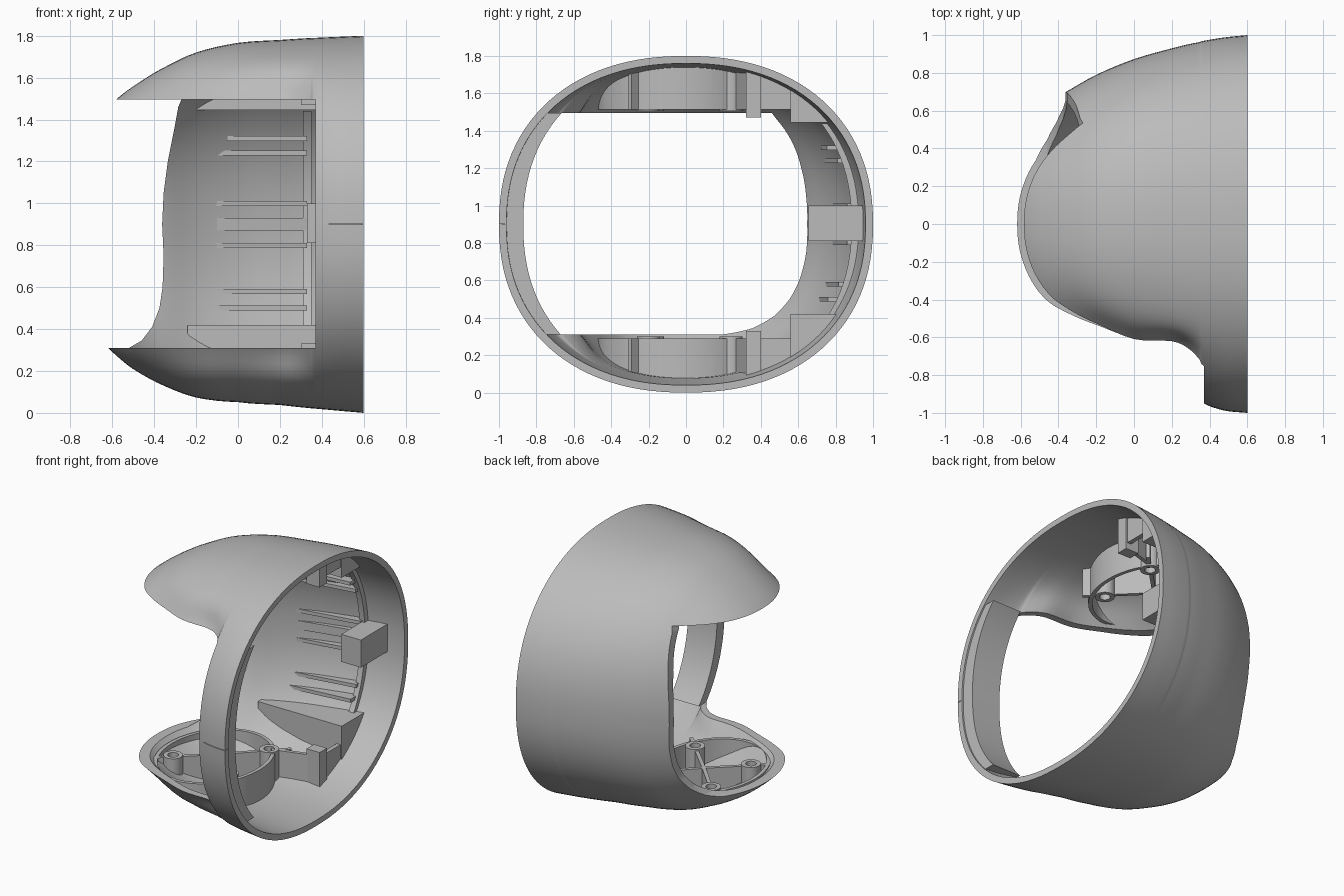
import bpy, bmesh, math
from mathutils import Vector, Matrix

if "Cube" in bpy.data.objects:
    bpy.data.objects.remove(bpy.data.objects["Cube"], do_unlink=True)

MID, LOW, HIGH, POWER, SIDES = 0.9, 0.31, 1.495, 2.23, 112

grey = bpy.data.materials.new("light_grey")
grey.use_nodes = True
grey.diffuse_color = (0.5, 0.5, 0.5, 1)
grey.node_tree.nodes["Principled BSDF"].inputs["Base Color"].default_value = (0.5, 0.5, 0.5, 1)

# Shell stations: x, half height, half width, pinch of the front lips
STATIONS = [(.6, .9, 1, 0), (.48, .895, .988, 0), (.37, .89, .97, .02),
            (.345, .889, .963, .06), (.29, .886, .952, .12), (.2, .88, .93, .15),
            (0, .866, .873, .1), (-.2, .82, .79, .1), (-.36, .745, .7, .04),
            (-.46, .685, .65, 0), (-.55, .622, .59, 0), (-.63, .55, .5, 0),
            (-.7, .46, .4, 0)]


def clamp(t):
    return min(max(t, 0), 1)


def smooth_stations(steps=4):
    pts = [Vector(s) for s in STATIONS]
    pts = [2 * pts[0] - pts[1]] + pts + [2 * pts[-1] - pts[-2]]
    out = []
    for a, b, c, d in zip(pts, pts[1:], pts[2:], pts[3:]):
        for k in range(steps):
            t = k / steps
            out.append(b + (c - a) * t / 2 + (2 * a - 5 * b + 4 * c - d) * t * t / 2
                       + (3 * b - a - 3 * c + d) * t ** 3 / 2)
    return out + [pts[-2]]


def oval(h, w, low=1.0, pinch=0.0):
    pts = []
    for i in range(SIDES):
        a = 2 * math.pi * i / SIDES
        c, s = math.cos(a), math.sin(a)
        y = math.copysign(abs(c) ** (2 / POWER), c) * w
        z = math.copysign(abs(s) ** (2 / POWER), s) * h * (low if s < 0 else 1)
        if y < 0:
            t = clamp((0.8 - abs(z)) / 0.2)
            y *= 1 - pinch * t * t * (3 - 2 * t)
        pts.append((y, MID + z))
    return pts


def add_loft(bm, offset):
    rings = []
    for x, h, w, pinch in smooth_stations():
        # The underside is flatter than the top, and fuller at the lip
        low = 1 - 0.02 * clamp((0.6 - x) / 0.4) + 0.07 * clamp(-x / 0.5)
        shift = offset * 0.7 * (0.6 - x) / 1.3
        rings.append([bm.verts.new((x + shift, y, z))
                      for y, z in oval(h - offset, w - offset, low, pinch)])
    for r, q in zip(rings, rings[1:]):
        for i in range(SIDES):
            j = (i + 1) % SIDES
            bm.faces.new((r[i], r[j], q[j], q[i]))
    bm.faces.new(rings[-1])
    return rings[0]


def finish(name, bm):
    bmesh.ops.recalc_face_normals(bm, faces=bm.faces)
    mesh = bpy.data.meshes.new(name)
    bm.to_mesh(mesh)
    bm.free()
    mesh.materials.append(grey)
    obj = bpy.data.objects.new(name, mesh)
    bpy.context.collection.objects.link(obj)
    return obj


def box(name, x, y, z):
    bm = bmesh.new()
    bmesh.ops.create_cube(bm, size=1)
    for v in bm.verts:
        v.co = [r[0] + (c + 0.5) * (r[1] - r[0]) for c, r in zip(v.co, (x, y, z))]
    return finish(name, bm)


def strut(name, p, q, z, thick=0.025):
    p, q = Vector(p), Vector(q)
    obj = box(name, (0, (q - p).length), (-thick / 2, thick / 2), z)
    turn = math.atan2(q.y - p.y, q.x - p.x)
    obj.data.transform(Matrix.Translation((p.x, p.y, 0)) @ Matrix.Rotation(turn, 4, 'Z'))
    return obj


def prism(name, first, second):
    # Solid between two matching outlines
    bm = bmesh.new()
    a, b = ([bm.verts.new(p) for p in outline] for outline in (first, second))
    bm.faces.new(a)
    bm.faces.new(b)
    for i in range(len(a)):
        j = (i + 1) % len(a)
        bm.faces.new((a[i], a[j], b[j], b[i]))
    return finish(name, bm)


def tube(name, centre, z, rx, ry, wall, n=32):
    # Hollow upright oval wall
    bm = bmesh.new()
    loops = []
    for inset, h in ((0, z[0]), (0, z[1]), (wall, z[1]), (wall, z[0])):
        loops.append([bm.verts.new((centre[0] + (rx - inset) * math.cos(2 * math.pi * i / n),
                                    centre[1] + (ry - inset) * math.sin(2 * math.pi * i / n), h))
                      for i in range(n)])
    for k in range(4):
        a, b = loops[k], loops[(k + 1) % 4]
        for i in range(n):
            bm.faces.new((a[i], a[(i + 1) % n], b[(i + 1) % n], b[i]))
    return finish(name, bm)


def boolean(obj, tool, operation):
    bpy.context.view_layer.objects.active = obj
    mod = obj.modifiers.new("cut", 'BOOLEAN')
    mod.object, mod.operation, mod.solver = tool, operation, 'EXACT'
    bpy.ops.object.modifier_apply(modifier=mod.name)


# Hollow shell
bm = bmesh.new()
outer, inner = add_loft(bm, 0), add_loft(bm, 0.04)
for i in range(SIDES):
    j = (i + 1) % SIDES
    bm.faces.new((outer[i], outer[j], inner[j], inner[i]))
shell = finish("outer_shell", bm)

# Solid core that trims the inner parts to the shell
bm = bmesh.new()
bm.faces.new(add_loft(bm, 0.017))
core = finish("trim_core", bm)

# Window: front opening, and side opening with a curved back edge
front_cut = box("front_cutter", (-2, .37), (-2, .1), (LOW, HIGH))
edge = [(-2, HIGH), (-.27, HIGH), (-.285, 1.46), (-.305, 1.35), (-.335, 1.2), (-.355, 1.05),
        (-.362, .9), (-.355, .75), (-.36, .6), (-.375, .5), (-.41, .41), (-.46, .345),
        (-.52, LOW), (-2, LOW)]
side_cut = prism("side_cutter", [(x, .05, z) for x, z in edge], [(x, 2, z) for x, z in edge])
seam_cut = box("seam_cutter", (.3, .7), (-1.1, -.968), (.898, .902))
for cutter in (front_cut, side_cut, seam_cut):
    boolean(shell, cutter, 'DIFFERENCE')

parts = []
# Thick front band and the upright rib on the back wall
for name, x, y, z, size in (("front_band", (.37, .59), (-1, -.55), (LOW, HIGH), .87),
                            ("back_upright_rib", (.31, .35), (.6, 1), (.42, 1.44), .885)):
    part = box(name, x, y, z)
    section = oval(.85, size)
    hollow = prism("hollow_cutter", [(0, *p) for p in section], [(1, *p) for p in section])
    boolean(part, hollow, 'DIFFERENCE')
    bpy.data.objects.remove(hollow, do_unlink=True)
    parts.append(part)


def wall_y(z):
    return 0.915 * (1 - abs((z - MID) / .845) ** POWER) ** (1 / POWER)


def wall_rib(name, x, z, half, reach):
    # Level rib that grows out of the back wall towards the open end
    y = wall_y(z)
    plan = [(x, y * (.88 + .2 * x)), (.33, y - reach), (.33, 1), (x, 1)]
    return prism(name, [(*p, z - half) for p in plan], [(*p, z + half) for p in plan])


for z, x, reach in ((.5, -.2, .075), (.58, -.16, .05), (.8, -.15, .05),
                    (1.0, -.14, .05), (1.24, -.12, .05), (1.31, -.05, .075)):
    parts.append(wall_rib("back_rib", x, z, .012, reach))
parts.append(wall_rib("back_slot_pad", -.1, .9, .03, .03))
parts.append(box("back_clip", (.33, .48), (.655, 1), (.81, 1.0)))

# Lower and upper trays: bosses, cross ribs, surrounding wall and side blocks
BOSSES = [(-.37, -.18), (-.36, .24), (.07, .24), (.07, -.2)]
for level, z, rise, block, shelf in (("lower", (-.1, .29), (-.1, .3), (-.1, .33), (-.1, .42)),
                                     ("upper", (1.515, 2), (1.505, 2), (1.47, 2), (1.445, 2))):
    parts.append(tube(level + "_tray_wall", (-.16, -.03), z, .35, .44, .025, 48))
    hub = Vector((-.15, .02))
    for b in BOSSES:
        parts.append(tube(level + "_boss", b, rise, .062, .062, .028))
        d = (hub - Vector(b)).normalized()
        parts.append(strut(level + "_cross_rib", Vector(b) + d * .05, hub, z))
        parts.append(strut(level + "_outer_rib", Vector(b) - d * .05, Vector(b) - d * .14, z))
    parts.append(strut(level + "_link_wall", (.12, .28), (.33, .34), z))
    parts.append(box(level + "_block", (.3, .4), (.32, .4), block))
    parts.append(box(level + "_block_wall", (.36, .39), (.4, .58), z))
    parts.append(box(level + "_corner_shelf", (-.24, .4), (.56, 1), shelf))

for part in parts:
    boolean(part, core, 'INTERSECT')

for helper in (core, front_cut, side_cut, seam_cut):
    bpy.data.objects.remove(helper, do_unlink=True)

# Smooth shading with crisp edges
bpy.ops.object.select_all(action='DESELECT')
for part in parts + [shell]:
    part.select_set(True)
bpy.context.view_layer.objects.active = shell
bpy.ops.object.shade_smooth_by_angle(angle=math.radians(35))
